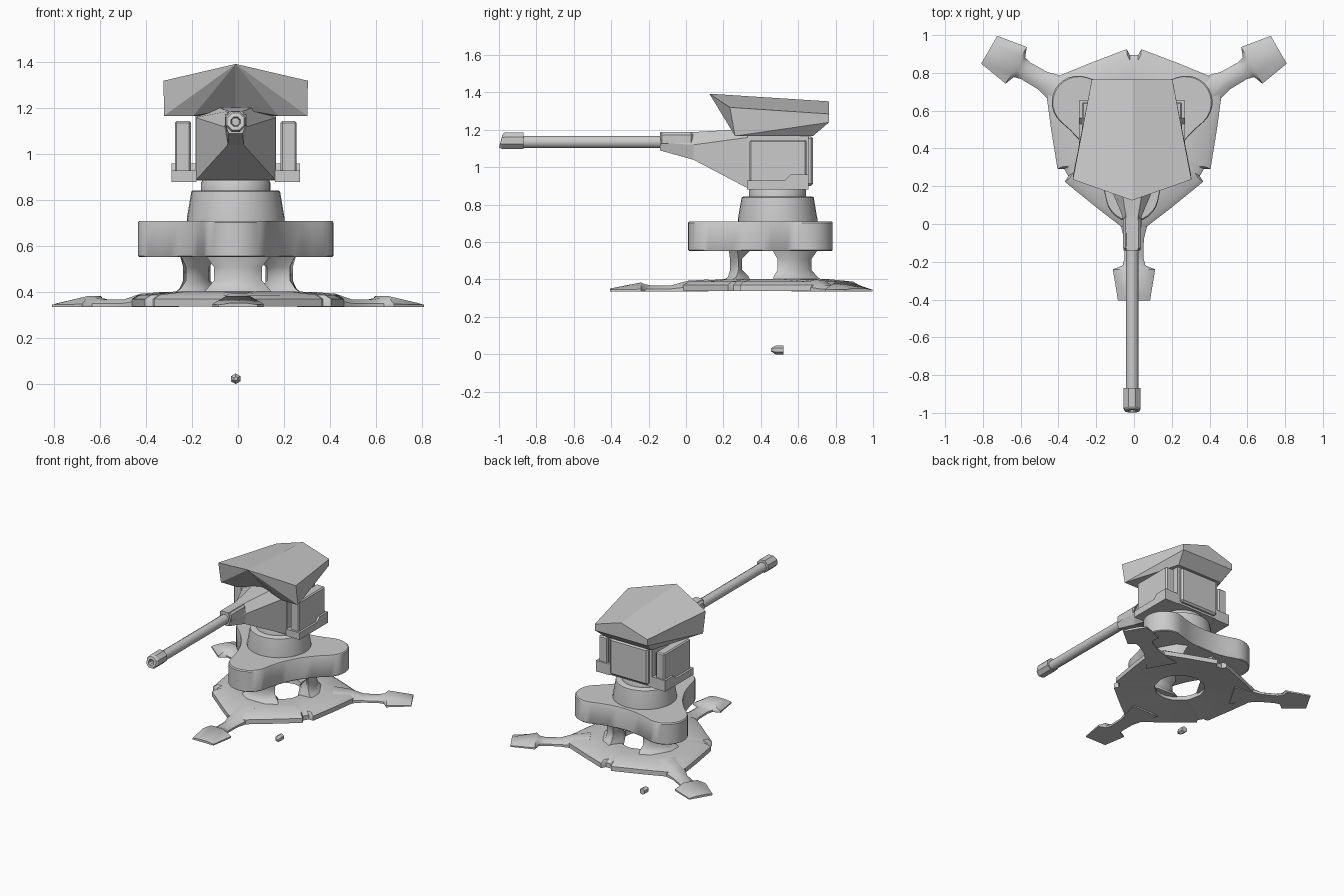
import bpy, bmesh, math
from mathutils import Vector, Matrix

if "Cube" in bpy.data.objects:
    bpy.data.objects.remove(bpy.data.objects["Cube"])

grey = bpy.data.materials.new("plain grey")
grey.diffuse_color = (0.6, 0.6, 0.6, 1)
grey.use_nodes = True
grey.node_tree.nodes["Principled BSDF"].inputs["Base Color"].default_value = grey.diffuse_color
X = -0.01                       # centre line of the turret
BASE = Vector((0, 0.48, 0))     # centre of the tripod
rad = math.radians


def finish(name, bm, smooth=None, bevel=0):
    bmesh.ops.remove_doubles(bm, verts=bm.verts, dist=1e-5)
    bmesh.ops.recalc_face_normals(bm, faces=bm.faces)
    me = bpy.data.meshes.new(name)
    bm.to_mesh(me)
    bm.free()
    me.materials.append(grey)
    ob = bpy.data.objects.new(name, me)
    bpy.context.collection.objects.link(ob)
    if bevel:
        m = ob.modifiers.new("bevel", 'BEVEL')
        m.width, m.segments = bevel, 1
    if smooth:
        bpy.ops.object.select_all(action='DESELECT')
        ob.select_set(True)
        bpy.context.view_layer.objects.active = ob
        bpy.ops.object.shade_smooth_by_angle(angle=rad(smooth))
    return ob


def loft(bm, loops, caps=True, ring=False):
    """Skin matching closed loops; ring joins the last loop to the first."""
    rows = [[bm.verts.new(p) for p in lp] for lp in loops]
    pairs = list(zip(rows, rows[1:])) + ([(rows[-1], rows[0])] if ring else [])
    for a, b in pairs:
        for i in range(len(a)):
            j = (i + 1) % len(a)
            bm.faces.new((a[i], a[j], b[j], b[i]))
    if caps and not ring:
        bm.faces.new(rows[0])
        bm.faces.new(rows[-1])


def lofted(name, loops, smooth=None, bevel=0, **kw):
    bm = bmesh.new()
    loft(bm, loops, **kw)
    return finish(name, bm, smooth, bevel)


def box(name, x0, x1, y0, y1, z0, z1, bevel=0):
    return lofted(name, [[(x0, y0, z), (x1, y0, z), (x1, y1, z), (x0, y1, z)]
                         for z in (z0, z1)], bevel=bevel)


def disc(cx, cy, z, r, n=32):
    return [(cx + r * math.cos(2 * math.pi * i / n),
             cy + r * math.sin(2 * math.pi * i / n), z) for i in range(n)]


def ring_y(y, r, z, n=8, slant=0):
    """Circle facing along y, optionally leaning."""
    out = []
    for i in range(n):
        a = 2 * math.pi * (i + 0.5) / n
        out.append((X + r * math.cos(a), y + slant * math.sin(a), z + r * math.sin(a)))
    return out


def leg_frame(k):
    return Matrix.Translation(BASE) @ Matrix.Rotation(rad(30 + 120 * k), 4, 'Z')


# Tripod plate: three-cornered ring with notches between the legs
half = [(7.5, .5), (27, .44), (55, .447), (57, .415)]
sector = [(-a, r) for a, r in reversed(half)] + half
outline = [(rad(30 + 120 * k + a), r, a) for k in range(3) for a, r in sector]


def plate_loop(radius, z):
    return [(BASE.x + radius(r) * math.cos(t), BASE.y + radius(r) * math.sin(t), z)
            for t, r, a in outline]


lofted("tripod_plate", [
    plate_loop(lambda r: .17, .36), plate_loop(lambda r: .175, .395),
    plate_loop(lambda r: .28, .402), plate_loop(lambda r: r - .03, .388),
    plate_loop(lambda r: r, .37), plate_loop(lambda r: r, .337)],
    smooth=35, ring=True)

# Legs with flat feet: distance, half width, ridge height, edge height
stations = [(.36, .11, .40, .38), (.47, .075, .393, .36), (.56, .052, .368, .35),
            (.66, .05, .367, .35), (.70, .06, .374, .35), (.72, .112, .384, .348),
            (.885, .085, .352, .345)]
for k in range(3):
    f = leg_frame(k)
    lofted("leg_%d" % (k + 1), [
        [f @ Vector(p) for p in ((r, -w, .336), (r, -w, ze), (r, -w * .45, zc),
                                 (r, w * .45, zc), (r, w, ze), (r, w, .336))]
        for r, w, zc, ze in stations], smooth=40)

# Waisted struts between plate and shell: height, inner, outer, half width
levels = [(.385, .13, .29, .16), (.415, .145, .255, .135), (.45, .18, .245, .105),
          (.51, .18, .245, .105), (.55, .14, .25, .135), (.57, .13, .25, .15)]
for k in range(3):
    f = leg_frame(k)
    lofted("strut_%d" % (k + 1), [
        [f @ Vector(p) for p in ((i, -w * .55, z), (o - .045, -w, z), (o, -w * .5, z),
                                 (o, w * .5, z), (o - .045, w, z), (i, w * .55, z))]
        for z, i, o, w in levels], smooth=60)

# Three-lobed shell: round lobes joined by hollow sides
lobes = []
for k in range(3):
    f = Matrix.Translation((X, .48, 0)) @ Matrix.Rotation(rad(30 + 120 * k), 4, 'Z')
    for i in range(13):
        a = rad(-78 + 13 * i)
        lobes.append(f @ Vector((.33 + .14 * math.cos(a), .14 * math.sin(a), 0)))
    p = f @ Vector((.33 + .14 * math.cos(rad(78)), .14 * math.sin(rad(78)), 0))
    g = f @ Matrix.Rotation(rad(120), 4, 'Z')
    q = g @ Vector((.33 + .14 * math.cos(rad(78)), -.14 * math.sin(rad(78)), 0))
    c = f @ Vector((.205 * math.cos(rad(60)), .205 * math.sin(rad(60)), 0))
    for i in range(1, 8):
        t = i / 8
        lobes.append(p * (1 - t) ** 2 + c * 2 * t * (1 - t) + q * t * t)
mid = Vector((X, .48, 0))
lofted("lobed_shell", [[mid + (p - mid) * s + Vector((0, 0, z)) for p in lobes]
                       for z, s in ((.553, .985), (.558, 1), (.703, 1), (.71, .985))],
       smooth=35)

# Turning pedestal
lofted("pedestal", [disc(X, .49, .70, .213), disc(X, .49, .72, .213),
                    disc(X, .49, .838, .193), disc(X, .49, .843, .185)], smooth=35)
lofted("pedestal_neck", [disc(X, .49, .83, .152), disc(X, .49, .875, .152),
                         disc(X, .49, .895, .14)], smooth=35)

# Turret housing and rear panel
box("housing", X - .175, X + .175, .33, .655, .885, 1.18)
box("rear_panel", X - .155, X + .155, .64, .68, .90, 1.165, bevel=.012)

# Tapered gun mount: y, then half width and height of bottom, side and top
mount = [(-.14, .03, 1.09, .045, 1.13, .03, 1.188), (.04, .035, 1.04, .05, 1.12, .032, 1.188),
         (.335, .175, .885, .175, 1.16, .08, 1.205)]
lofted("gun_mount", [[(X - b, y, zb), (X + b, y, zb), (X + s, y, zs), (X + t, y, zt),
                      (X - t, y, zt), (X - s, y, zs)]
                     for y, b, zb, s, zs, t, zt in mount])
box("mount_collar", X - .047, X + .047, -.14, .04, 1.115, 1.185, bevel=.012)

# Barrel and hollow slanted muzzle
lofted("barrel", [ring_y(-.93, .034, 1.135, 12), ring_y(-.1, .034, 1.135, 12)], smooth=40)
lofted("muzzle", [ring_y(-.95, .018, 1.142), ring_y(-.99, .022, 1.142, slant=.006),
                  ring_y(-.989, .04, 1.142, slant=.011), ring_y(-.975, .048, 1.142, slant=.01),
                  ring_y(-.868, .048, 1.142), ring_y(-.868, .03, 1.142)])

# Side pods, each held in a stepped cradle
cradle = [(.325, .88), (.655, .88), (.655, .96), (.56, .96), (.53, .93), (.325, .93)]
for side, s in (("left", -1), ("right", 1)):
    xs = sorted((X + s * .195, X + s * .265))
    box(side + "_pod", xs[0], xs[1], .34, .645, .885, 1.145, bevel=.008)
    lofted(side + "_cradle", [[(X + s * x, y, z) for y, z in cradle] for x in (.17, .28)])

# Armoured roof: peaked prow, sloping eaves, undercut lower edge
bm = bmesh.new()
V = lambda x, y, z: bm.verts.new((X + x, y, z))
tip, rear = V(0, .125, 1.393), V(0, .765, 1.352)
under, low_rear = V(0, .30, 1.20), V(0, .68, 1.168)
back_low = V(0, .765, 1.24)
for s in (-1, 1):
    corner, back = V(s * .314, .235, 1.32), V(s * .213, .765, 1.285)
    back_b = V(s * .213, .765, 1.24)
    low, notch = V(s * .312, .262, 1.167), V(s * .185, .262, 1.167)
    low_b = V(s * .185, .68, 1.168)
    for f in ((tip, corner, back, rear), (tip, corner, low), (tip, low, notch),
              (tip, notch, under), (corner, back, back_b), (corner, back_b, low),
              (low, back_b, low_b), (rear, back, back_b, back_low),
              (back_low, back_b, low_b, low_rear), (low, low_b, notch),
              (notch, low_b, low_rear, under)):
        bm.faces.new(f)
finish("roof", bm)

# Loose cartridge on the ground
lofted("cartridge", [ring_y(y, r, .023, 6) for y, r in ((.455, .008), (.478, .023), (.52, .023))])
